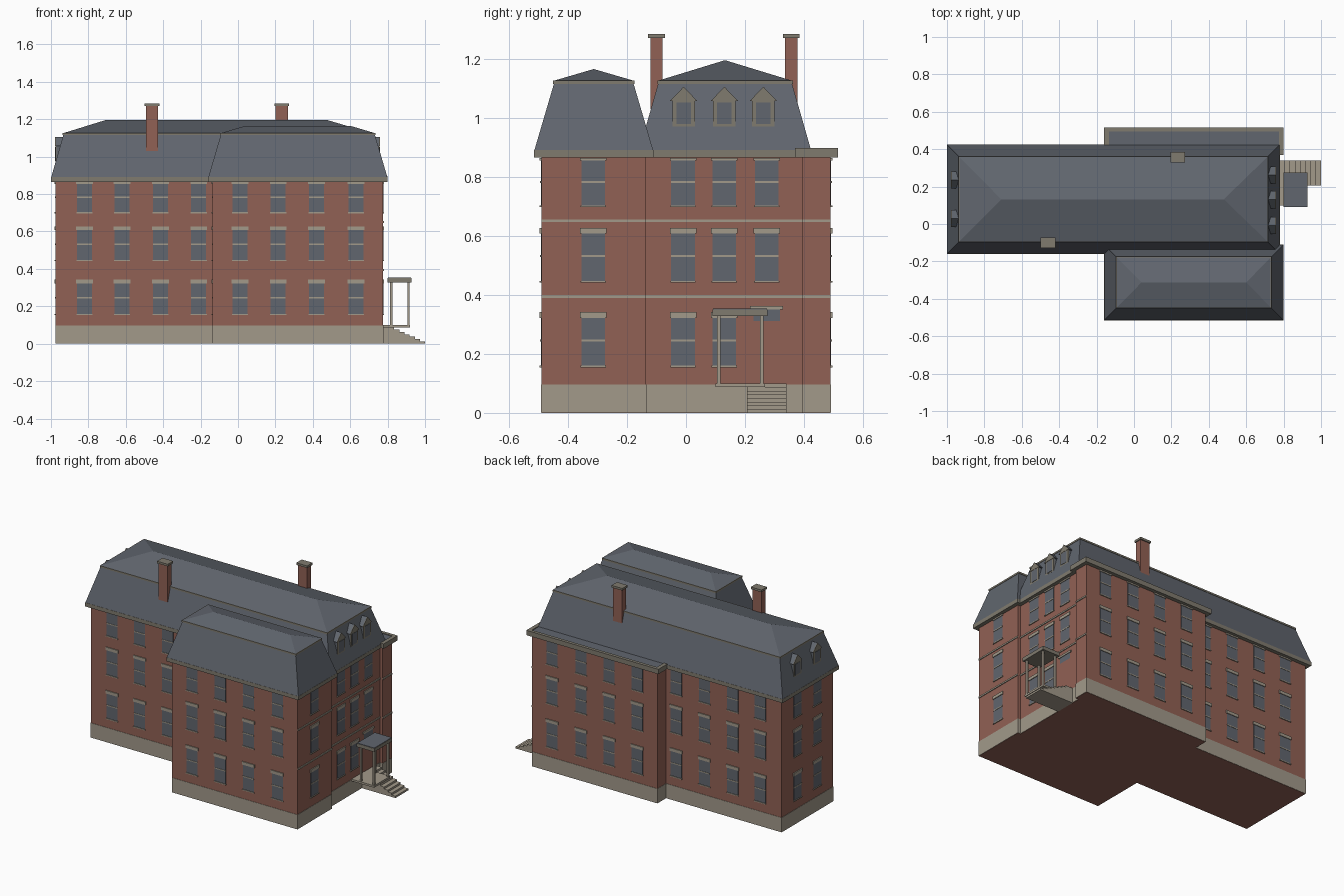
import bpy
import bmesh

if "Cube" in bpy.data.objects:
    bpy.data.objects.remove(bpy.data.objects["Cube"])


def material(name, colour):
    mat = bpy.data.materials.new(name)
    mat.use_nodes = True
    mat.diffuse_color = (*colour, 1)
    mat.node_tree.nodes["Principled BSDF"].inputs["Base Color"].default_value = (*colour, 1)
    return mat


BRICK = material("red brick", (0.285, 0.119, 0.089))
SLATE = material("slate grey", (0.119, 0.133, 0.158))
STONE = material("pale stone", (0.36, 0.32, 0.255))
TRIM = material("dark trim", (0.215, 0.197, 0.158))


def add_rings(bm, rings):
    """Stack rectangles (x0, x1, y0, y1, z); a zero-width rectangle is a ridge."""
    loops = []
    for x0, x1, y0, y1, z in rings:
        corners = ((x0, y0), (x1, y0), (x1, y1), (x0, y1))
        loops.append([bm.verts.new((x, y, z)) for x, y in corners])
    bm.faces.new(loops[0][::-1])
    for low, high in zip(loops, loops[1:]):
        for i in range(4):
            j = (i + 1) % 4
            if rings[-1][2] == rings[-1][3] and high is loops[-1] and i % 2:
                # triangular end of a hip or gable
                bm.faces.new((low[i], low[j], high[i]))
            else:
                bm.faces.new((low[i], low[j], high[j], high[i]))
    if rings[-1][2] != rings[-1][3]:
        bm.faces.new(loops[-1])


def part(name, mat, solids):
    """Make one object from a list of ring stacks."""
    bm = bmesh.new()
    for rings in solids:
        add_rings(bm, rings)
        bmesh.ops.remove_doubles(bm, verts=list({v for v in bm.verts if v.is_boundary}), dist=1e-6)
    bmesh.ops.recalc_face_normals(bm, faces=bm.faces)
    mesh = bpy.data.meshes.new(name)
    bm.to_mesh(mesh)
    bm.free()
    mesh.materials.append(mat)
    obj = bpy.data.objects.new(name, mesh)
    bpy.context.collection.objects.link(obj)
    return obj


def box(x0, x1, y0, y1, z0, z1):
    return [(x0, x1, y0, y1, z0), (x0, x1, y0, y1, z1)]


def grow(rect, d):
    x0, x1, y0, y1 = rect
    return (x0 - d, x1 + d, y0 - d, y1 + d)


def on_wall(axis, plane, sign, u0, u1, z0, z1, depth):
    """Plate on a wall facing sign along the axis."""
    a, b = sorted((plane - sign * 0.003, plane + sign * depth))
    return box(a, b, u0, u1, z0, z1) if axis == "x" else box(u0, u1, a, b, z0, z1)


# Brick volumes and stone plinths
MAIN = (-0.975, 0.755, -0.135, 0.40)
FRONT = (-0.135, 0.775, -0.49, -0.135)
REAR = (-0.135, 0.775, 0.395, 0.49)
for label, rect in (("main", MAIN), ("front_wing", FRONT), ("rear_wing", REAR)):
    part(label + "_walls", BRICK, [box(*rect, 0, 0.87)])
    part(label + "_plinth", STONE, [box(*grow(rect, 0.002), 0.001, 0.097)])
    part(label + "_cornice", TRIM, [box(*grow(rect, 0.025), 0.865, 0.89)])


# Mansard roofs: steep slope, trim band and shallow hip
def mansard(label, rect, inset, ridge):
    eave, top = grow(rect, 0.024), grow(rect, 0.024 - inset)
    part(label + "_mansard", SLATE, [[(*eave, 0.889), (*top, 1.12)]])
    part(label + "_roof_band", TRIM, [box(*grow(top, 0.004), 1.115, 1.126)])
    part(label + "_hip_roof", SLATE, [[(*top, 1.126), ridge]])


mansard("main", MAIN, 0.066, (-0.71, 0.48, 0.132, 0.132, 1.195))
mansard("front_wing", FRONT, 0.068, (0.04, 0.60, -0.3125, -0.3125, 1.165))

# Flat roof of the rear wing with a raised rim
rim = grow(REAR, 0.025)
part("rear_flat_roof", SLATE, [box(*grow(REAR, 0.004), 0.885, 0.892)])
part("rear_roof_rim", TRIM, [
    box(rim[0], rim[1], 0.494, rim[3], 0.885, 0.897),
    box(rim[0], -0.135, 0.37, 0.494, 0.885, 0.897),
    box(0.775, rim[1], 0.37, 0.494, 0.885, 0.897)])

# Windows: glass, meeting rail, lintel and sill
FLOORS = ((0.16, 0.322, 0.02), (0.447, 0.607, 0.02), (0.703, 0.855, 0.009))
glass, rails, lintels, sills = [], [], [], []


def window(axis, plane, sign, u, z0, z1, head):
    def add(group, half, low, high, depth):
        group.append(on_wall(axis, plane, sign, u - half, u + half, low, high, depth))
    add(glass, 0.04, z0, z1, 0.002)
    mid = (z0 + z1) / 2 + 0.004
    add(rails, 0.04, mid - 0.0035, mid + 0.0035, 0.004)
    add(lintels, 0.045, z1, z1 + head, 0.006)
    add(sills, 0.043, z0 - 0.006, z0, 0.006)


left_bays = (-0.82, -0.62, -0.415, -0.21)
right_bays = (0.01, 0.215, 0.42, 0.63)
runs = [("y", -0.135, -1, left_bays), ("y", 0.40, 1, left_bays),
        ("y", -0.49, -1, right_bays), ("y", 0.49, 1, right_bays),
        ("x", -0.975, -1, (0.03, 0.235)), ("x", 0.755, 1, (-0.01, 0.13, 0.273)),
        ("x", 0.775, 1, (-0.314,)), ("x", -0.135, -1, (-0.314,))]
for axis, plane, sign, bays in runs:
    for u in bays:
        for number, (z0, z1, head) in enumerate(FLOORS):
            ground_right = plane == 0.755 and number == 0
            if ground_right and u == 0.273:
                continue  # the entrance takes this bay
            window(axis, plane, sign, u, z0, z1, head)
part("window_glass", SLATE, glass)
part("window_rails", STONE, rails)
part("window_lintels", STONE, lintels)
part("window_sills", STONE, sills)

# Entrance door with transom
part("entrance_door", BRICK, [on_wall("x", 0.755, 1, 0.228, 0.318, 0.097, 0.312, 0.003)])
part("entrance_transom", SLATE, [on_wall("x", 0.755, 1, 0.228, 0.318, 0.312, 0.35, 0.003)])
part("entrance_lintel", STONE, [on_wall("x", 0.755, 1, 0.217, 0.329, 0.35, 0.363, 0.007)])

# Belt courses along the entrance side
part("belt_courses", STONE, [
    on_wall("x", rect[1], 1, rect[2], rect[3], z, z + 0.01, 0.005)
    for rect in (MAIN, FRONT, REAR) for z in (0.39, 0.646)])


# Dormers on the two end slopes
def dormer(index, sign, face, y):
    def plate(half, low, high, depth):
        return on_wall("x", face, sign, y - half, y + half, low, high, depth)

    def gable(near, far, half, peak):
        a, b = sorted((face + sign * near, face + sign * far))
        return [(a, b, y - half, y + half, 1.057), (a, b, y, y, peak)]
    name = "dormer_%d_" % index
    a, b = sorted((face, face - sign * 0.05))
    part(name + "body", SLATE, [box(a, b, y - 0.036, y + 0.036, 0.97, 1.06)])
    part(name + "frame", TRIM, [plate(0.038, 0.97, 1.06, 0.002), gable(0, 0.004, 0.046, 1.105)])
    part(name + "glass", SLATE, [plate(0.025, 0.978, 1.052, 0.004)])
    part(name + "roof", SLATE, [gable(-0.055, 0, 0.046, 1.105)])


ends = [(1, 0.754, y) for y in (-0.008, 0.13, 0.262)] + [(-1, -0.974, y) for y in (0.03, 0.235)]
for index, (sign, face, y) in enumerate(ends, 1):
    dormer(index, sign, face, y)

# Chimneys
for label, x, y, z in (("front", -0.46, -0.1, 1.03), ("rear", 0.233, 0.357, 1.03)):
    part(label + "_chimney", BRICK, [box(x - 0.033, x + 0.033, y - 0.021, y + 0.021, z, 1.272)])
    part(label + "_chimney_cap", TRIM, [box(x - 0.039, x + 0.039, y - 0.028, y + 0.028, 1.27, 1.284)])

# Porch: floor, four posts and a canopy
part("porch_floor", STONE, [box(0.755, 0.92, 0.10, 0.267, 0.087, 0.1)])
part("porch_posts", STONE, [
    box(x, x + 0.012, y, y + 0.012, 0.1, 0.33) for x in (0.813, 0.905) for y in (0.105, 0.25)])
part("porch_canopy", TRIM, [box(0.80, 0.928, 0.09, 0.276, 0.328, 0.35)])
part("porch_canopy_roof", SLATE, [box(0.802, 0.926, 0.092, 0.274, 0.349, 0.353)])

# Entrance steps
COUNT = 8
run, rise = 0.22 / COUNT, 0.1 / COUNT
part("entrance_steps", STONE, [
    box(0.755, 1.0 - i * run, 0.207, 0.34, i * rise, (i + 1) * rise) for i in range(COUNT)])
